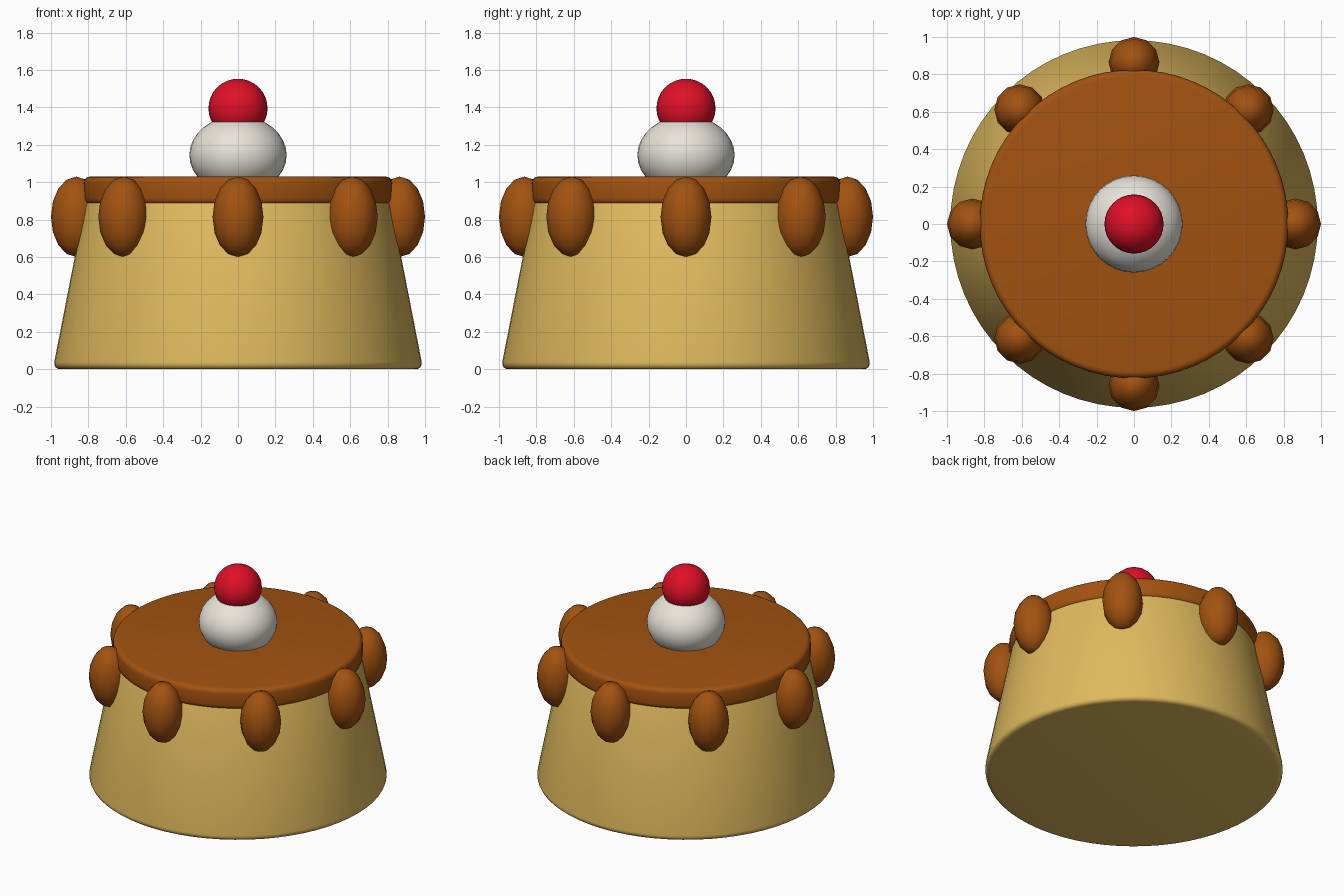
import bpy
from math import sin, cos, tau, radians

if "Cube" in bpy.data.objects:
    bpy.data.objects.remove(bpy.data.objects["Cube"])


def material(name, rgb):
    mat = bpy.data.materials.new(name)
    mat.use_nodes = True
    mat.diffuse_color = (*rgb, 1)
    mat.node_tree.nodes["Principled BSDF"].inputs["Base Color"].default_value = (*rgb, 1)
    return mat


custard = material("custard yellow", (0.74, 0.49, 0.11))
caramel = material("caramel brown", (0.36, 0.085, 0.005))
cream = material("cream white", (0.8, 0.77, 0.7))
cherry = material("cherry red", (0.74, 0.005, 0.02))


def finish(name, mat, angle):
    obj = bpy.context.object
    obj.name = name
    obj.data.materials.append(mat)
    bpy.ops.object.shade_smooth_by_angle(angle=radians(angle))
    return obj


def rounded_disc(name, mat, bottom_radius, top_radius, z_low, z_high, bevel):
    """Tapered cylinder with softly rounded rims."""
    bpy.ops.mesh.primitive_cone_add(vertices=64, radius1=bottom_radius, radius2=top_radius,
                                    depth=z_high - z_low, location=(0, 0, (z_low + z_high) / 2))
    mod = bpy.context.object.modifiers.new("rounded rims", "BEVEL")
    mod.width = bevel
    mod.segments = 4
    mod.limit_method = "ANGLE"
    mod.angle_limit = radians(40)
    bpy.ops.object.modifier_apply(modifier=mod.name)
    return finish(name, mat, 40)


def ball(name, mat, location, scale, segments, rings, turn=0):
    bpy.ops.mesh.primitive_uv_sphere_add(segments=segments, ring_count=rings, radius=1,
                                         location=location, rotation=(0, 0, turn))
    bpy.context.object.scale = scale
    bpy.ops.object.transform_apply(location=False, rotation=False, scale=True)
    return finish(name, mat, 60)


# Custard body and its caramel cap
rounded_disc("custard_body", custard, 0.99, 0.81, 0, 0.92, 0.04)
rounded_disc("caramel_cap", caramel, 0.825, 0.825, 0.88, 1.03, 0.035)

# Ring of caramel drips
for i in range(8):
    a = i * tau / 8
    ball(f"caramel_drip_{i + 1}", caramel, (0.864 * cos(a), 0.864 * sin(a), 0.815),
         (0.136, 0.136, 0.215), 12, 8)

# Whipped cream and cherry on top
ball("cream_dollop", cream, (0, 0, 1.145), (0.26, 0.26, 0.21), 32, 16)
ball("cherry", cherry, (0, 0, 1.395), (0.158, 0.158, 0.158), 32, 16)
